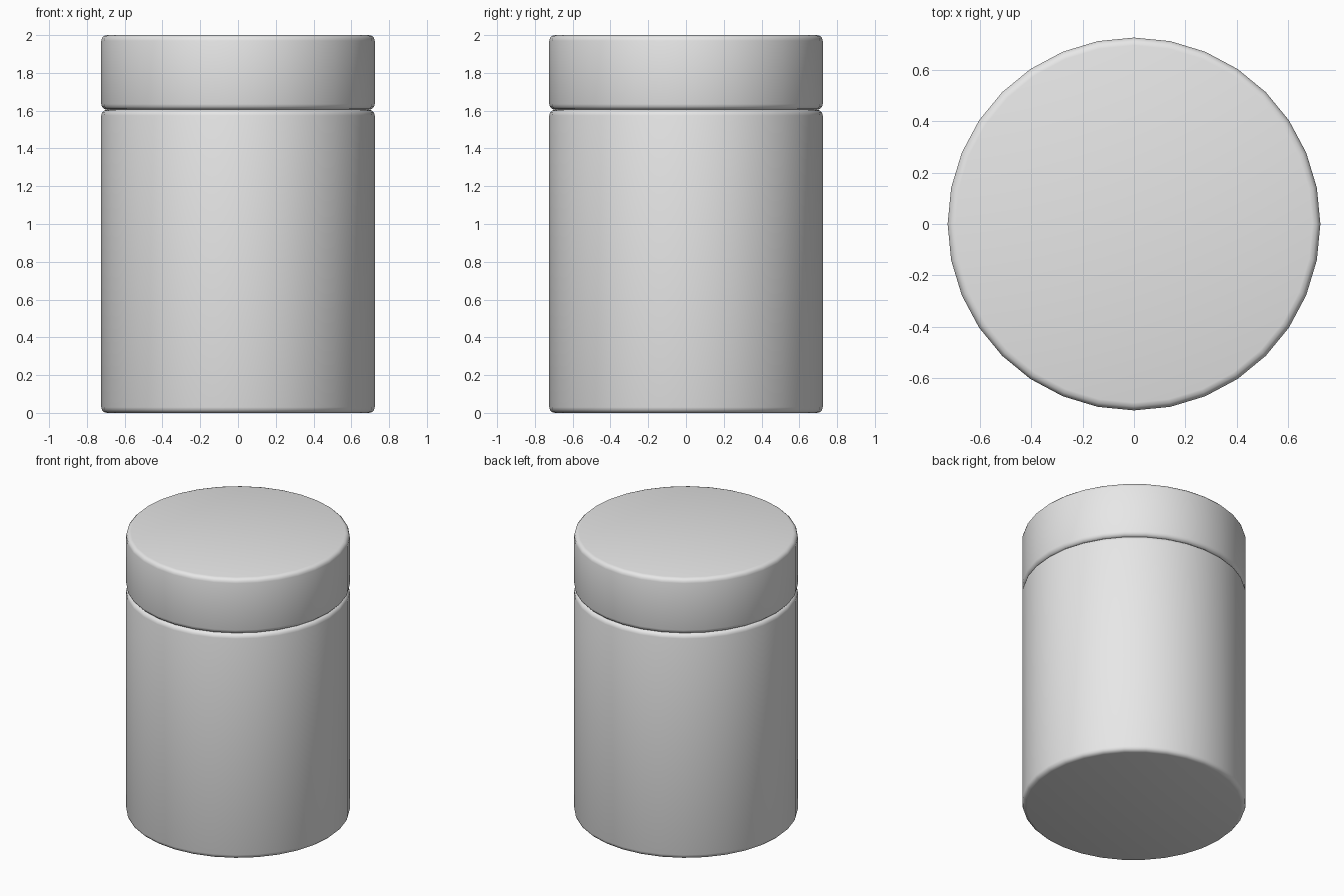
import bpy
import math

if "Cube" in bpy.data.objects:
    bpy.data.objects.remove(bpy.data.objects["Cube"])

RADIUS = 0.724
SIDES = 32

grey = bpy.data.materials.new("light_grey")
grey.diffuse_color = (0.8, 0.8, 0.8, 1)
grey.use_nodes = True
grey.node_tree.nodes["Principled BSDF"].inputs["Base Color"].default_value = grey.diffuse_color


def rounded_cylinder(name, z0, z1, edge):
    """Upright cylinder from z0 to z1 with softly rounded rims."""
    bpy.ops.mesh.primitive_cylinder_add(
        vertices=SIDES, radius=RADIUS, depth=z1 - z0, location=(0, 0, (z0 + z1) / 2))
    ob = bpy.context.object
    ob.name = name
    ob.data.materials.append(grey)
    bpy.ops.object.shade_smooth()
    bevel = ob.modifiers.new("rounded_rims", 'BEVEL')
    bevel.width = edge
    bevel.segments = 3
    bevel.limit_method = 'ANGLE'
    bevel.angle_limit = math.radians(40)
    return ob


# Canister body
rounded_cylinder("body", 0.0, 1.605, 0.03)

# Lid resting on the body, the rounded rims leaving a thin groove
rounded_cylinder("lid", 1.605, 2.0, 0.03)
